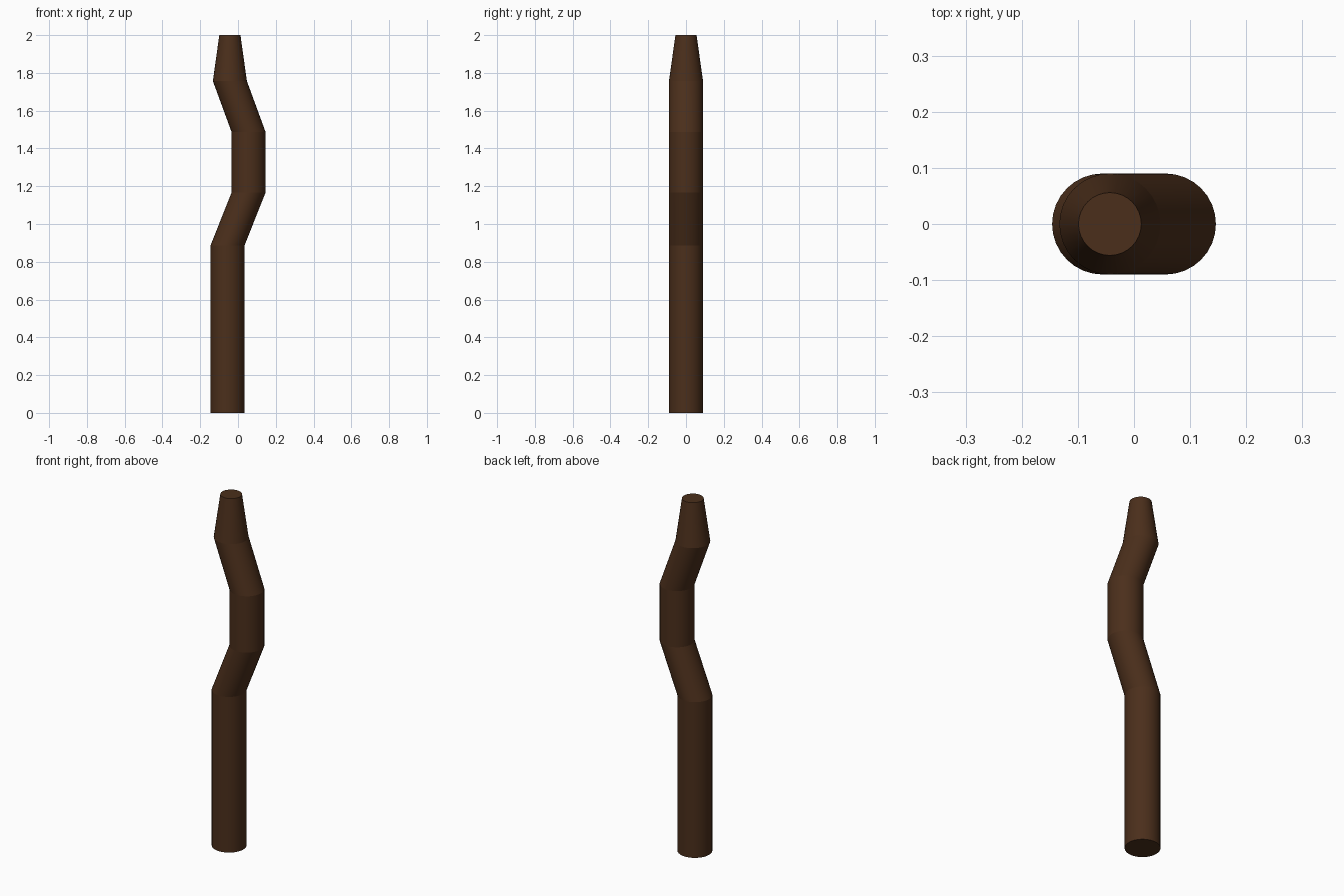
import bpy, bmesh, math

if "Cube" in bpy.data.objects:
    bpy.data.objects.remove(bpy.data.objects["Cube"])

SIDES = 32
# Horizontal rings: (centre x, z, radius)
RINGS = [
    (-0.056, 0.00, 0.09),
    (-0.056, 0.885, 0.09),
    (0.056, 1.167, 0.09),
    (0.056, 1.487, 0.09),
    (-0.043, 1.757, 0.09),
    (-0.043, 2.00, 0.056),
]

# Bent stick, lofted through the rings
bm = bmesh.new()
loops = []
for cx, z, r in RINGS:
    angles = [2 * math.pi * i / SIDES for i in range(SIDES)]
    loops.append([bm.verts.new((cx + r * math.cos(a), r * math.sin(a), z)) for a in angles])
for low, high in zip(loops, loops[1:]):
    for i in range(SIDES):
        j = (i + 1) % SIDES
        bm.faces.new((low[i], low[j], high[j], high[i])).smooth = True

# Flat end caps
bm.faces.new(loops[0][::-1])
bm.faces.new(loops[-1])

# Crisp creases at every ring, smooth around the stick
for loop in loops:
    for i in range(SIDES):
        bm.edges.get((loop[i], loop[(i + 1) % SIDES])).smooth = False

mesh = bpy.data.meshes.new("bent_stick")
bm.to_mesh(mesh)
bm.free()
stick = bpy.data.objects.new("bent_stick", mesh)
bpy.context.collection.objects.link(stick)

# Dark brown wood
wood = bpy.data.materials.new("dark_wood")
wood.diffuse_color = (0.07, 0.028, 0.011, 1)
wood.use_nodes = True
wood.node_tree.nodes["Principled BSDF"].inputs["Base Color"].default_value = wood.diffuse_color
mesh.materials.append(wood)
